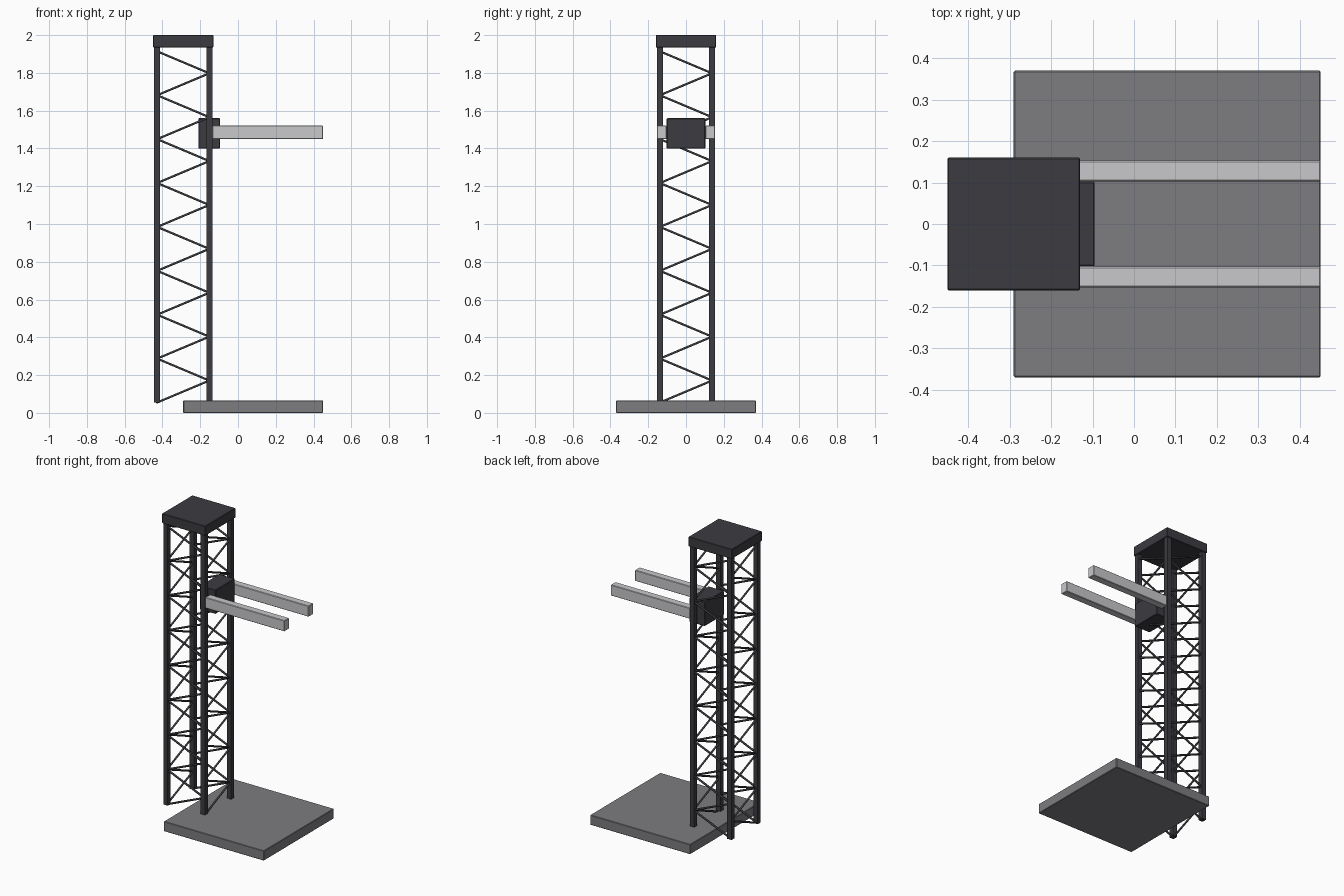
import bpy
from mathutils import Vector

cube = bpy.data.objects.get("Cube")
if cube:
    bpy.data.objects.remove(cube, do_unlink=True)


def material(name, rgb):
    m = bpy.data.materials.new(name)
    m.use_nodes = True
    m.diffuse_color = (*rgb, 1)
    bsdf = next(n for n in m.node_tree.nodes if n.type == 'BSDF_PRINCIPLED')
    bsdf.inputs["Base Color"].default_value = (*rgb, 1)
    return m


DARK = material("dark_steel", (0.045, 0.044, 0.052))
GREY = material("platform_grey", (0.205, 0.2, 0.215))
LIGHT = material("light_steel", (0.58, 0.57, 0.59))


def box(name, low, high, mat, bevel=0.003):
    """Box between two corners, with slightly softened edges."""
    low, high = Vector(low), Vector(high)
    bpy.ops.mesh.primitive_cube_add(size=1, location=(low + high) / 2)
    ob = bpy.context.object
    ob.name = name
    ob.scale = high - low
    bpy.ops.object.transform_apply(location=False, rotation=False, scale=True)
    ob.data.materials.append(mat)
    if bevel:
        mod = ob.modifiers.new("soft_edges", 'BEVEL')
        mod.width = bevel
        mod.segments = 1
    return ob


def lattice(name, points):
    """Continuous zigzag of thin rods through the points."""
    curve = bpy.data.curves.new(name, 'CURVE')
    curve.dimensions = '3D'
    curve.bevel_depth = 0.0065
    curve.bevel_resolution = 1
    curve.use_fill_caps = True
    for a, b in zip(points, points[1:]):
        rod = curve.splines.new('POLY')
        rod.points.add(1)
        rod.points[0].co = (*a, 1)
        rod.points[1].co = (*b, 1)
    curve.materials.append(DARK)
    ob = bpy.data.objects.new(name, curve)
    bpy.context.collection.objects.link(ob)


CX = -0.29        # mast centre
R = 0.138         # post offset from the mast centre
H = 0.016         # half post width
FOOT = 0.055
STEP = 0.1162
STEPS = 16

# Platform and mast cap
box("platform", (-0.29, -0.37, 0), (0.45, 0.37, 0.066), GREY)
box("mast_cap", (CX - 0.16, -0.16, 1.935), (CX + 0.16, 0.16, 2), DARK)

# Corner posts
for sx, xn in ((-1, "rear"), (1, "fork_side")):
    for sy, yn in ((-1, "front"), (1, "back")):
        x, y = CX + sx * R, sy * R
        box(f"post_{xn}_{yn}", (x - H, y - H, FOOT), (x + H, y + H, 1.94), DARK, 0)

# Zigzag bracing on the four sides
zig = [(R if i % 2 else -R, FOOT + i * STEP) for i in range(STEPS + 1)]
for s, n in ((-1, "a"), (1, "b")):
    lattice(f"cross_brace_x_{n}", [(CX + t, s * R, z) for t, z in zig])
    lattice(f"cross_brace_y_{n}", [(CX + s * R, t, z) for t, z in zig])

# Carriage and its two forks
box("carriage", (-0.21, -0.102, 1.4), (-0.095, 0.102, 1.56), DARK)
for s, n in ((-1, "right"), (1, "left")):
    y = s * 0.128
    box(f"fork_{n}", (-0.135, y - 0.025, 1.449), (0.45, y + 0.025, 1.521), LIGHT)
